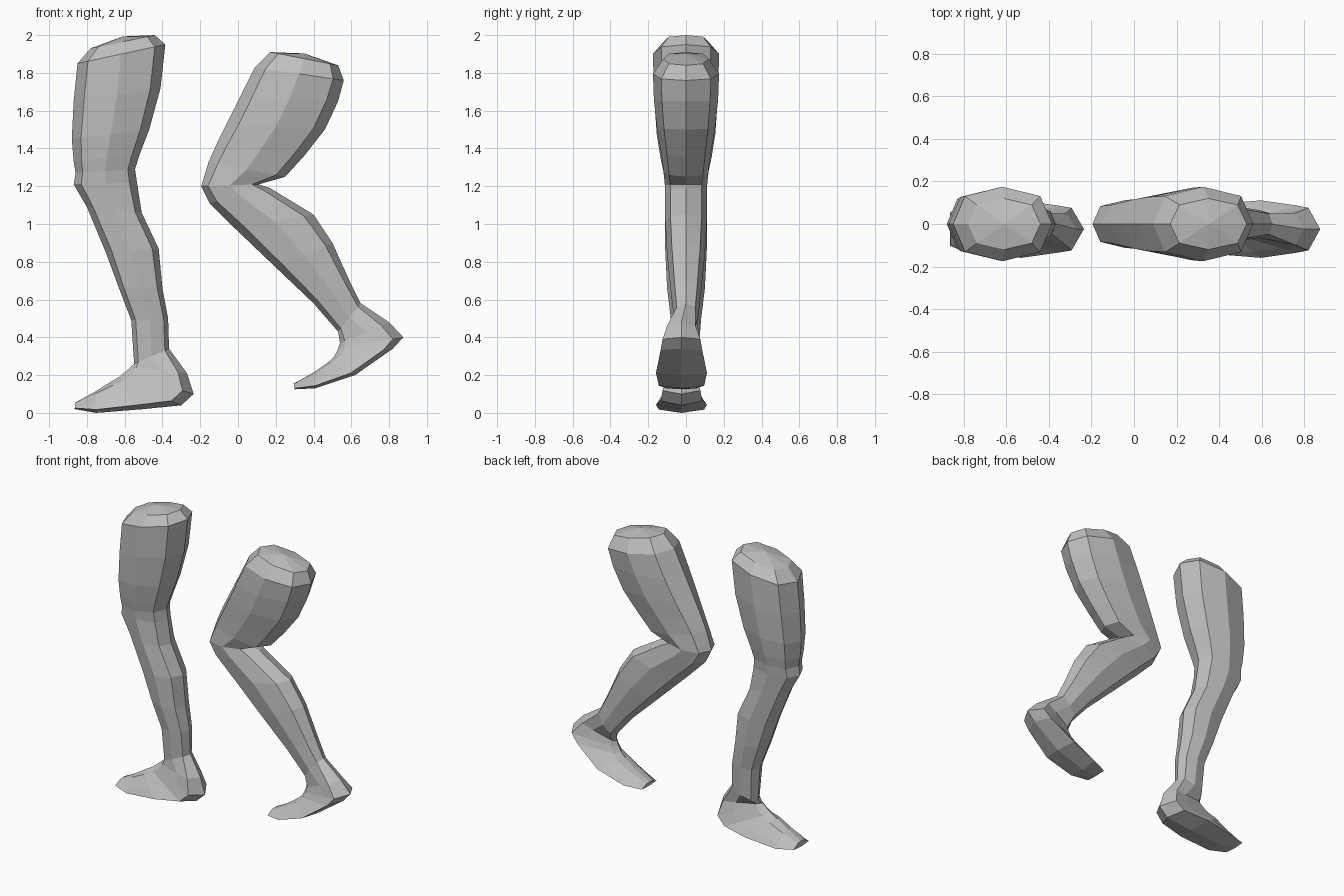
import bpy
import bmesh
from mathutils import Vector

default_cube = bpy.data.objects.get("Cube")
if default_cube:
    bpy.data.objects.remove(default_cube, do_unlink=True)

# Single clay material
clay = bpy.data.materials.new("clay grey")
clay.use_nodes = True
clay_colour = (0.52, 0.52, 0.52, 1)
clay.diffuse_color = clay_colour
clay.node_tree.nodes["Principled BSDF"].inputs["Base Color"].default_value = clay_colour

# Cross-sections: (share of the way from front to back, share of half width)
LIMB_SECTION = [(0, 0), (.12, .75), (.5, 1), (.88, .75), (1, 0)]
FOOT_SECTION = [(0, 0), (.1, .4), (.55, .8), (.84, 1), (1, 0)]
FIRST_FOOT_RING = 12

# Half width of each ring, hip to toe, shared by both legs
HALF_WIDTHS = [.12, .175, .17, .155, .135, .12, .112, .11, .11, .1, .08, .065,
               .075, .1, .11, .135, .12, .08]

# Side profiles, hip to toe: front x, front z, back x, back z
STRAIGHT_PROFILE = [
    # thigh
    (-.78, 1.93, -.44, 2), (-.85, 1.85, -.385, 1.95), (-.87, 1.65, -.41, 1.72),
    (-.88, 1.45, -.47, 1.5), (-.87, 1.33, -.52, 1.37), (-.86, 1.27, -.545, 1.29),
    # knee, shin and ankle
    (-.87, 1.21, -.535, 1.22), (-.8, 1.09, -.51, 1.06), (-.7, .85, -.42, .87),
    (-.63, .66, -.4, .66), (-.565, .49, -.37, .5), (-.55, .26, -.365, .34),
    # heel, arch and toe
    (-.57, .24, -.27, .21), (-.6, .215, -.235, .1), (-.63, .19, -.3, .04),
    (-.68, .16, -.5, .02), (-.76, .11, -.75, 0), (-.86, .055, -.865, .02),
]
BENT_PROFILE = [
    # thigh
    (.17, 1.91, .53, 1.84), (.09, 1.83, .56, 1.76), (.01, 1.67, .53, 1.65),
    (-.06, 1.53, .46, 1.5), (-.11, 1.43, .35, 1.36), (-.155, 1.33, .25, 1.25),
    # knee, shin and ankle
    (-.195, 1.2, .11, 1.21), (-.15, 1.11, .17, 1.19), (-.02, .98, .4, 1.05),
    (.2, .77, .5, .9), (.4, .58, .59, .7), (.53, .43, .65, .58),
    # heel, arch and toe
    (.54, .37, .8, .48), (.53, .34, .875, .4), (.51, .3, .82, .34),
    (.48, .27, .62, .2), (.41, .22, .41, .13), (.295, .155, .3, .125),
]


def make_ring(bm, front, back, half_width, section, shift):
    """Eight-sided ring, symmetric about its front-to-back line."""
    near_side = [(t, -w) for t, w in section]
    far_side = [(t, w) for t, w in reversed(section[1:-1])]
    ring = []
    for t, w in near_side + far_side:
        point = front.lerp(back, t)
        point.y = shift + w * half_width
        ring.append(bm.verts.new(point))
    return ring


def make_leg(name, profile):
    bm = bmesh.new()
    rings = []
    for index, (front_x, front_z, back_x, back_z) in enumerate(profile):
        is_foot = index >= FIRST_FOOT_RING
        rings.append(make_ring(
            bm,
            Vector((front_x, 0, front_z)),
            Vector((back_x, 0, back_z)),
            HALF_WIDTHS[index],
            FOOT_SECTION if is_foot else LIMB_SECTION,
            -.024 if is_foot else 0,
        ))

    # Skin between neighbouring rings
    for upper, lower in zip(rings, rings[1:]):
        count = len(upper)
        for i in range(count):
            j = (i + 1) % count
            bm.faces.new((upper[i], upper[j], lower[j], lower[i]))

    # Slightly domed hip cap and blunt toe
    hip = rings[0]
    centre = sum((v.co for v in hip), Vector()) / len(hip)
    peak = bm.verts.new(centre + Vector((0, 0, .028)))
    for i in range(len(hip)):
        bm.faces.new((hip[i], hip[(i + 1) % len(hip)], peak))
    bm.faces.new(rings[-1])

    bmesh.ops.recalc_face_normals(bm, faces=bm.faces[:])
    mesh = bpy.data.meshes.new(name)
    bm.to_mesh(mesh)
    bm.free()
    mesh.materials.append(clay)
    leg = bpy.data.objects.new(name, mesh)
    bpy.context.collection.objects.link(leg)
    return leg


make_leg("straight_leg", STRAIGHT_PROFILE)
make_leg("bent_leg", BENT_PROFILE)
